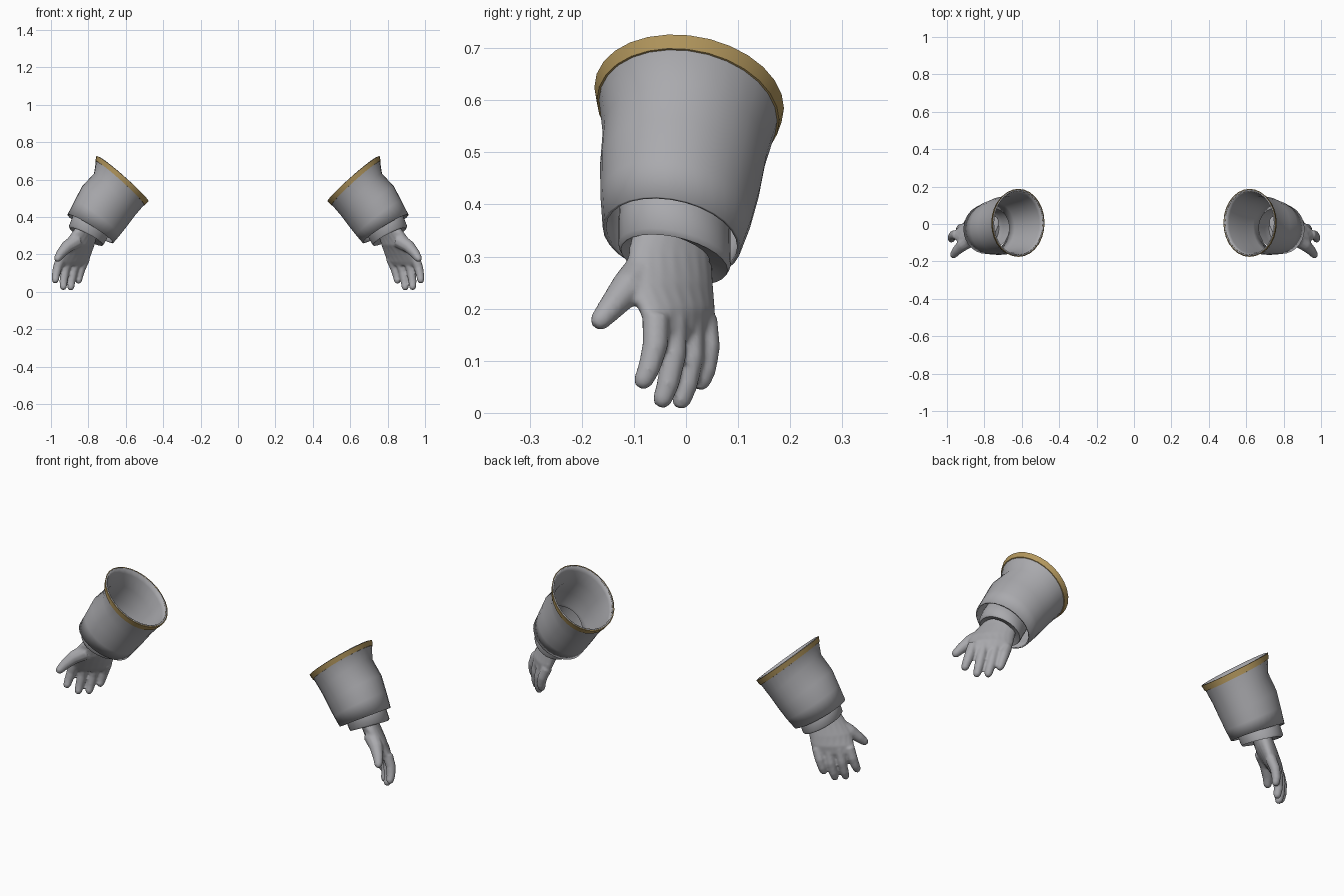
import bpy, bmesh, math
from mathutils import Vector

cube = bpy.data.objects.get("Cube")
if cube:
    bpy.data.objects.remove(cube, do_unlink=True)


def material(name, color):
    m = bpy.data.materials.new(name)
    m.use_nodes = True
    m.diffuse_color = color
    bsdf = m.node_tree.nodes["Principled BSDF"]
    bsdf.inputs["Base Color"].default_value = color
    bsdf.inputs["Roughness"].default_value = 0.6
    return m


GREY = material("glove grey", (0.40, 0.40, 0.42, 1))
GOLD = material("trim gold", (0.45, 0.31, 0.11, 1))


def ellipse(center, u, v, n):
    """Ring of n points around center with half axes u and v."""
    return [center + u * math.cos(math.tau * i / n) + v * math.sin(math.tau * i / n)
            for i in range(n)]


def loft(bm, rings, capped=False):
    """Skin a row of rings with quads."""
    rows = [[bm.verts.new(p) for p in ring] for ring in rings]
    n = len(rows[0])
    faces = []
    for a, b in zip(rows, rows[1:]):
        for i in range(n):
            j = (i + 1) % n
            faces.append(bm.faces.new((a[i], a[j], b[j], b[i])))
    if capped:
        faces.append(bm.faces.new(rows[0][::-1]))
        faces.append(bm.faces.new(rows[-1]))
    bmesh.ops.recalc_face_normals(bm, faces=faces)


def finish(name, bm, mat):
    """Turn the bmesh into an object mirrored to the other arm."""
    me = bpy.data.meshes.new(name)
    bm.to_mesh(me)
    bm.free()
    me.materials.append(mat)
    ob = bpy.data.objects.new(name, me)
    bpy.context.collection.objects.link(ob)
    ob.modifiers.new("both arms", 'MIRROR').use_mirror_merge = False
    return ob


def smooth(ob, degrees=40):
    bpy.ops.object.select_all(action='DESELECT')
    ob.select_set(True)
    bpy.context.view_layer.objects.active = ob
    bpy.ops.object.shade_smooth_by_angle(angle=math.radians(degrees))


def sleeve_rings(sections, grow=0.0):
    """Sections: outer x, z, inner x, z, back and front y."""
    rings = []
    for ox, oz, ix, iz, y0, y1 in sections:
        center = Vector(((ox + ix) / 2, (y0 + y1) / 2, (oz + iz) / 2))
        u = Vector((ox - ix, 0, oz - iz)) / 2
        u += u.normalized() * grow
        v = Vector((0, (y1 - y0) / 2 + grow, -0.02))
        rings.append(ellipse(center, u, v, 28))
    return rings


# Flared cuff, open at both ends
CUFF = [
    (0.755, 0.722, 0.481, 0.487, -0.172, 0.184),
    (0.760, 0.695, 0.502, 0.465, -0.167, 0.175),
    (0.770, 0.632, 0.553, 0.405, -0.160, 0.155),
    (0.835, 0.562, 0.594, 0.350, -0.165, 0.143),
    (0.874, 0.485, 0.632, 0.302, -0.164, 0.126),
    (0.912, 0.412, 0.666, 0.262, -0.160, 0.105),
]
bm = bmesh.new()
loft(bm, sleeve_rings(CUFF))
cuff = finish("cuffs", bm, GREY)
wall = cuff.modifiers.new("wall", 'SOLIDIFY')
wall.thickness = 0.007
wall.offset = -1
smooth(cuff)

# Gold trim wrapped round the upper edge
bm = bmesh.new()
upper, lower = CUFF[:2]
loft(bm, sleeve_rings([lower]) + sleeve_rings([lower, upper], 0.004)
     + sleeve_rings([upper], -0.008))
trim = finish("cuff_trim", bm, GOLD)
smooth(trim)

# Inner wrist collar, folding in to the glove at its lower edge
bm = bmesh.new()
loft(bm, sleeve_rings([
    (0.840, 0.475, 0.665, 0.350, -0.125, 0.085),
    (0.885, 0.400, 0.698, 0.290, -0.130, 0.085),
    (0.905, 0.350, 0.715, 0.258, -0.130, 0.086),
    (0.899, 0.338, 0.722, 0.250, -0.125, 0.080),
    (0.870, 0.340, 0.755, 0.285, -0.100, 0.045),
]))
collar = finish("wrist_collars", bm, GREY)
smooth(collar, 50)

# Hand: palm sections are centre, half width along x and y, half thickness
bm = bmesh.new()
PALM = [
    ((0.785, -0.025, 0.37), (0.055, -0.062), 0.050),
    ((0.815, -0.030, 0.32), (0.060, -0.073), 0.047),
    ((0.852, -0.032, 0.25), (0.078, -0.076), 0.050),
    ((0.872, -0.018, 0.20), (0.084, -0.066), 0.042),
    ((0.884, -0.012, 0.16), (0.084, -0.058), 0.031),
    ((0.890, -0.012, 0.14), (0.070, -0.048), 0.020),
]
rings = []
for c, (wx, wy), t in PALM:
    across = Vector((wx, wy, 0))
    thick = Vector((-wy, wx, 0)).normalized() * t
    rings.append(ellipse(Vector(c), across, thick, 20))
loft(bm, rings, capped=True)


def digit(points, radii):
    """Tapered tube with a rounded tip."""
    pts = [Vector(p) for p in points]
    end = (pts[-1] - pts[-2]).normalized()
    pts.append(pts[-1] + end * radii[-1] * 0.7)
    radii = list(radii) + [radii[-1] * 0.55]
    tube = []
    for i, (p, r) in enumerate(zip(pts, radii)):
        d = (pts[min(i + 1, len(pts) - 1)] - pts[max(i - 1, 0)]).normalized()
        u = d.cross(Vector((0.6, 0.8, 0))).normalized()
        tube.append(ellipse(p, u * r, d.cross(u) * r, 10))
    loft(bm, tube, capped=True)


# Four fingers from knuckle to tip, index first
FINGERS = [
    ((0.945, -0.058, 0.185), (0.977, -0.083, 0.060)),
    ((0.908, -0.024, 0.180), (0.934, -0.046, 0.024)),
    ((0.862, 0.008, 0.175), (0.894, -0.010, 0.022)),
    ((0.816, 0.034, 0.180), (0.853, 0.028, 0.058)),
]
for base, tip in FINGERS:
    base, tip = Vector(base), Vector(tip)
    arch = Vector((0.006, 0.010, 0))
    digit([base, base.lerp(tip, 0.45) + arch, base.lerp(tip, 0.8) + arch * 0.7, tip],
          [0.027, 0.025, 0.022, 0.019])

# Thumb
digit([(0.860, -0.075, 0.275), (0.915, -0.112, 0.240),
       (0.948, -0.143, 0.203), (0.966, -0.166, 0.176)],
      [0.042, 0.034, 0.026, 0.020])

hand = finish("hands", bm, GREY)
skin = hand.modifiers.new("blend", 'REMESH')
skin.mode = 'VOXEL'
skin.voxel_size = 0.006
skin.use_smooth_shade = True
soften = hand.modifiers.new("soften", 'SMOOTH')
soften.factor = 0.5
soften.iterations = 4
